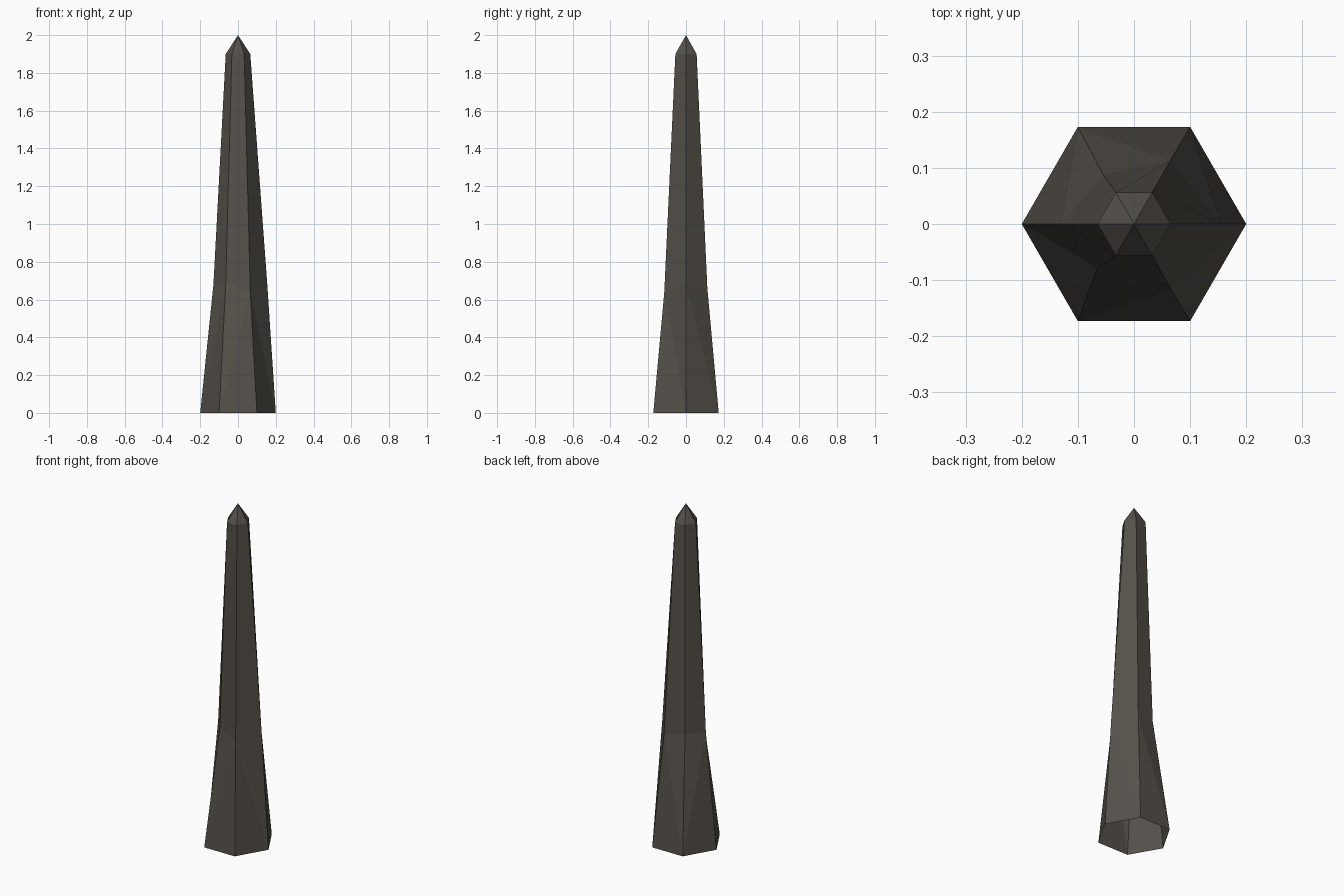
import bpy, bmesh, math

if "Cube" in bpy.data.objects:
    bpy.data.objects.remove(bpy.data.objects["Cube"])

stone = bpy.data.materials.new("dark stone")
stone.diffuse_color = (0.09, 0.08, 0.068, 1)
stone.use_nodes = True
stone.node_tree.nodes["Principled BSDF"].inputs["Base Color"].default_value = stone.diffuse_color

SIDES = 6
bm = bmesh.new()


def hexagon(radius, z):
    return [bm.verts.new((radius * math.cos(i * math.tau / SIDES),
                          radius * math.sin(i * math.tau / SIDES), z))
            for i in range(SIDES)]


# Rings: wide foot, uneven hand-cut waist, narrow shoulder, point
foot = hexagon(0.2, 0)
waist = [bm.verts.new(p) for p in (
    (0.155, 0.0, 0.68), (0.065, 0.113, 0.66), (-0.055, 0.088, 0.68),
    (-0.13, 0.0, 0.68), (-0.065, -0.078, 0.68), (0.065, -0.115, 0.64))]
shoulder = hexagon(0.065, 1.9)
tip = bm.verts.new((0, 0, 2))

# Lower facets split along a diagonal, which leans left or right per side
lean_right = (False, False, True, True, True, False)
for i in range(SIDES):
    j = (i + 1) % SIDES
    a, b, c, d = foot[i], foot[j], waist[j], waist[i]
    tris = ((a, b, c), (a, c, d)) if lean_right[i] else ((a, b, d), (b, c, d))
    for t in tris:
        bm.faces.new(t)
    # Upper shaft and pointed cap (the foot is left open)
    bm.faces.new((d, c, shoulder[j], shoulder[i]))
    bm.faces.new((shoulder[i], shoulder[j], tip))

mesh = bpy.data.meshes.new("obelisk")
bm.to_mesh(mesh)
bm.free()
mesh.materials.append(stone)
obelisk = bpy.data.objects.new("obelisk", mesh)
bpy.context.collection.objects.link(obelisk)
